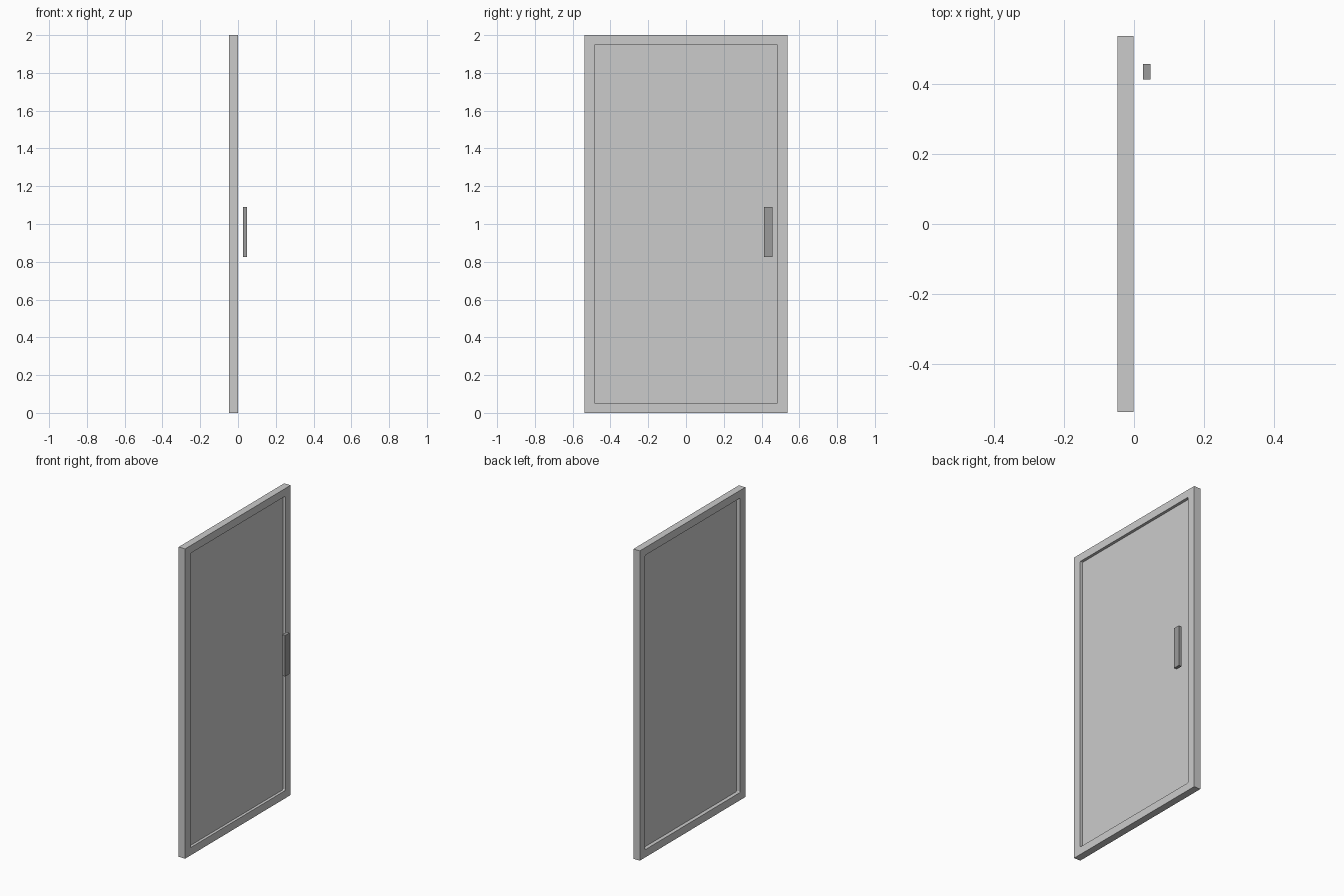
import bpy, bmesh, math

if "Cube" in bpy.data.objects:
    bpy.data.objects.remove(bpy.data.objects["Cube"])


def material(name, value):
    m = bpy.data.materials.new(name)
    m.diffuse_color = (value, value, value, 1)
    m.use_nodes = True
    m.node_tree.nodes["Principled BSDF"].inputs["Base Color"].default_value = m.diffuse_color
    return m


light_grey = material("light_grey", 0.60)
dark_grey = material("dark_grey", 0.33)


def finish(name, bm, mat):
    bmesh.ops.recalc_face_normals(bm, faces=bm.faces)
    me = bpy.data.meshes.new(name)
    bm.to_mesh(me)
    bm.free()
    me.materials.append(mat)
    ob = bpy.data.objects.new(name, me)
    bpy.context.collection.objects.link(ob)
    return ob


def box(name, lo, hi, mat):
    bm = bmesh.new()
    bmesh.ops.create_cube(bm, size=1)
    for v in bm.verts:
        v.co = [lo[i] + (v.co[i] + 0.5) * (hi[i] - lo[i]) for i in range(3)]
    return finish(name, bm, mat)


def loop(half_y, half_z, radius, steps=3):
    """Rounded rectangle in the door plane, centred at z = 1."""
    pts = []
    for q, (sy, sz) in enumerate([(1, 1), (-1, 1), (-1, -1), (1, -1)]):
        for i in range(steps + 1):
            a = math.pi / 2 * (q + i / steps)
            pts.append((sy * (half_y - radius) + radius * math.cos(a),
                        1 + sz * (half_z - radius) + radius * math.sin(a)))
    return pts


X0, X1 = -0.047, -0.001        # door back and front
P0, P1 = -0.023, -0.019        # recessed panel faces
HY, HZ = 0.538, 1.0            # door half size
IY, IZ = 0.484, 0.95           # opening half size

# Door leaf: rim with a rounded recess on both sides
bm = bmesh.new()
outer = loop(HY, HZ, 0.0)
inner = loop(IY, IZ, 0.006)
corners = outer[::4]


def ring(pts, x):
    return [bm.verts.new((x, y, z)) for y, z in pts]


def bridge(a, b):
    n = len(a)
    for i in range(n):
        j = (i + 1) % n
        bm.faces.new((a[i], a[j], b[j], b[i]))


sides = []
for rim_x, panel_x in ((X0, P0), (X1, P1)):
    out, lip, floor = ring(corners, rim_x), ring(inner, rim_x), ring(inner, panel_x)
    for q in range(4):
        n = (q + 1) % 4
        # corner fan and straight strip of the rim
        for i in range(3):
            bm.faces.new((out[q], lip[4 * q + i], lip[4 * q + i + 1]))
        bm.faces.new((out[q], lip[4 * q + 3], lip[4 * n], out[n]))
    bridge(lip, floor)
    bm.faces.new(floor)
    sides.append(out)
bridge(*sides)
finish("door_leaf", bm, light_grey)

# Pull handle standing off the front
box("handle", (0.026, 0.414, 0.825), (0.047, 0.458, 1.09), dark_grey)
